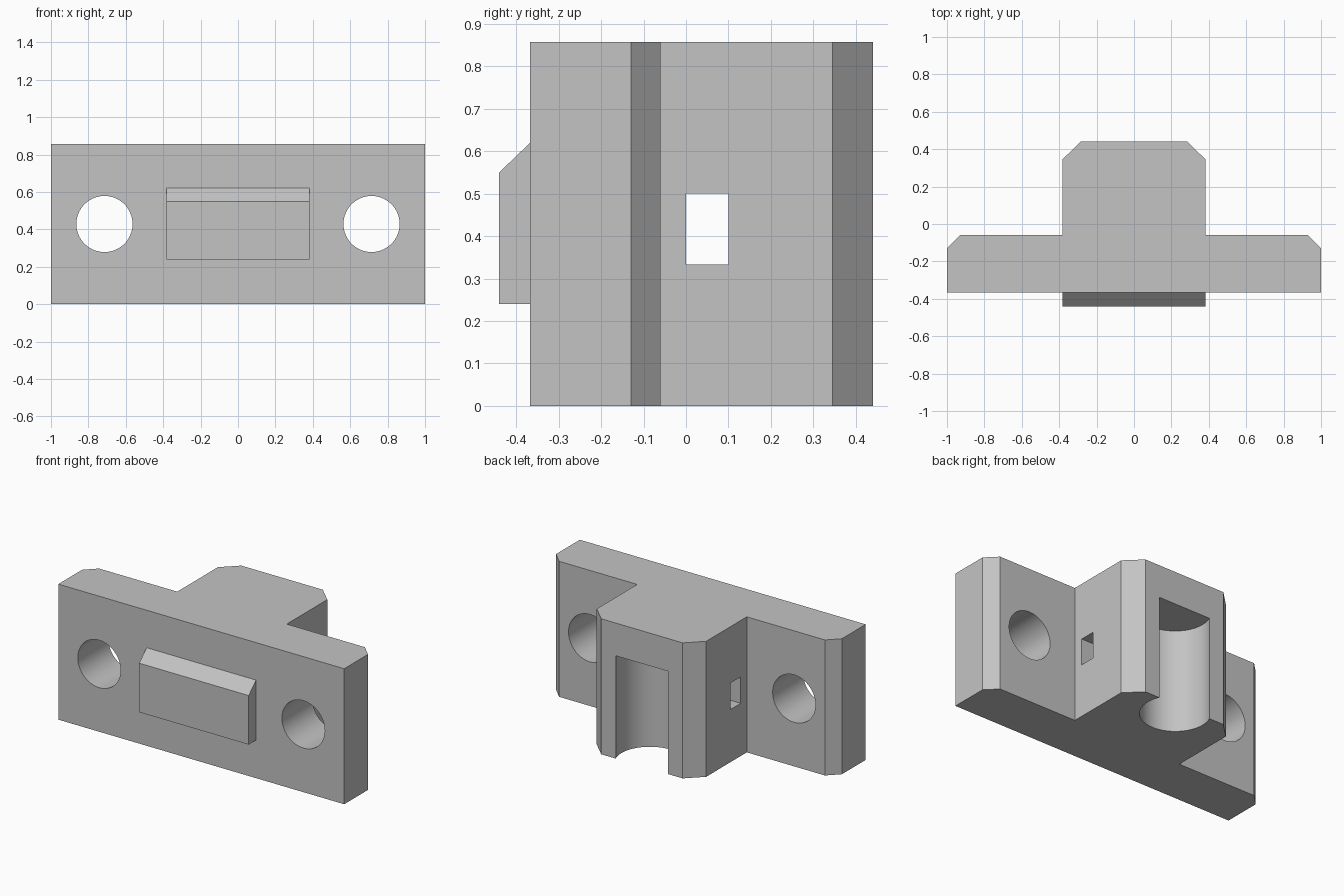
import bpy
import bmesh
import math
from mathutils import Matrix, Vector

if "Cube" in bpy.data.objects:
    bpy.data.objects.remove(bpy.data.objects["Cube"], do_unlink=True)

HEIGHT = 0.857

grey = bpy.data.materials.new("plain_grey")
grey.use_nodes = True
colour = (0.55, 0.55, 0.55, 1)
grey.diffuse_color = colour
grey.node_tree.nodes["Principled BSDF"].inputs["Base Color"].default_value = colour


def add_object(name, bm):
    bmesh.ops.recalc_face_normals(bm, faces=bm.faces)
    mesh = bpy.data.meshes.new(name)
    bm.to_mesh(mesh)
    bm.free()
    mesh.materials.append(grey)
    obj = bpy.data.objects.new(name, mesh)
    bpy.context.collection.objects.link(obj)
    return obj


def prism(name, points, direction):
    """Extrude a flat outline along a direction."""
    bm = bmesh.new()
    face = bm.faces.new([bm.verts.new(p) for p in points])
    moved = bmesh.ops.extrude_face_region(bm, geom=[face], use_keep_orig=True)["geom"]
    bmesh.ops.translate(bm, vec=Vector(direction),
                        verts=[v for v in moved if isinstance(v, bmesh.types.BMVert)])
    return add_object(name, bm)


def box(name, low, high):
    x0, y0, z0 = low
    x1, y1, z1 = high
    outline = [(x0, y0, z0), (x1, y0, z0), (x1, y1, z0), (x0, y1, z0)]
    return prism(name, outline, (0, 0, z1 - z0))


def cylinder(name, radius, depth, centre, matrix=Matrix()):
    bm = bmesh.new()
    bmesh.ops.create_cone(bm, cap_ends=True, segments=96, radius1=radius, radius2=radius,
                          depth=depth, matrix=Matrix.Translation(centre) @ matrix)
    return add_object(name, bm)


def combine(target, tool, operation):
    """Apply a boolean and discard the tool object."""
    mod = target.modifiers.new(tool.name, "BOOLEAN")
    mod.operation = operation
    mod.solver = "EXACT"
    mod.object = tool
    bpy.context.view_layer.objects.active = target
    bpy.ops.object.modifier_apply(modifier=mod.name)
    bpy.data.objects.remove(tool, do_unlink=True)


# Flanged block: chamfered T-shaped plan, mirrored about the centre
half = [(1, -0.367), (1, -0.13), (0.93, -0.06), (0.383, -0.06),
        (0.383, 0.345), (0.285, 0.44)]
plan = half + [(-x, y) for x, y in reversed(half)]
bracket = prism("bracket_body", [(x, y, 0) for x, y in plan], (0, 0, HEIGHT))

# Front locating rib with a sloped top
rib_profile = [(-0.44, 0.24), (-0.3, 0.24), (-0.3, 0.62), (-0.367, 0.62), (-0.44, 0.55)]
rib = prism("front_rib", [(-0.383, y, z) for y, z in rib_profile], (0.766, 0, 0))
combine(bracket, rib, "UNION")

# Mounting holes through both flanges
for side in (-1, 1):
    hole = cylinder("mounting_hole_cutter", 0.15, 1, (side * 0.714, -0.2, HEIGHT / 2),
                    Matrix.Rotation(math.pi / 2, 4, "X"))
    combine(bracket, hole, "DIFFERENCE")

# Blind vertical bore, open at the bottom and through the back
bore = cylinder("bore_cutter", 0.2, 0.85, (0, 0.36, 0.225))
combine(bracket, bore, "DIFFERENCE")

# Rectangular slot running sideways through the block
slot = box("slot_cutter", (-0.6, 0, 0.333), (0.6, 0.1, 0.5))
combine(bracket, slot, "DIFFERENCE")

# Smooth the bores and keep the machined edges crisp
bpy.ops.object.select_all(action="DESELECT")
bracket.select_set(True)
bpy.context.view_layer.objects.active = bracket
bpy.ops.object.shade_smooth_by_angle(angle=math.radians(30))
